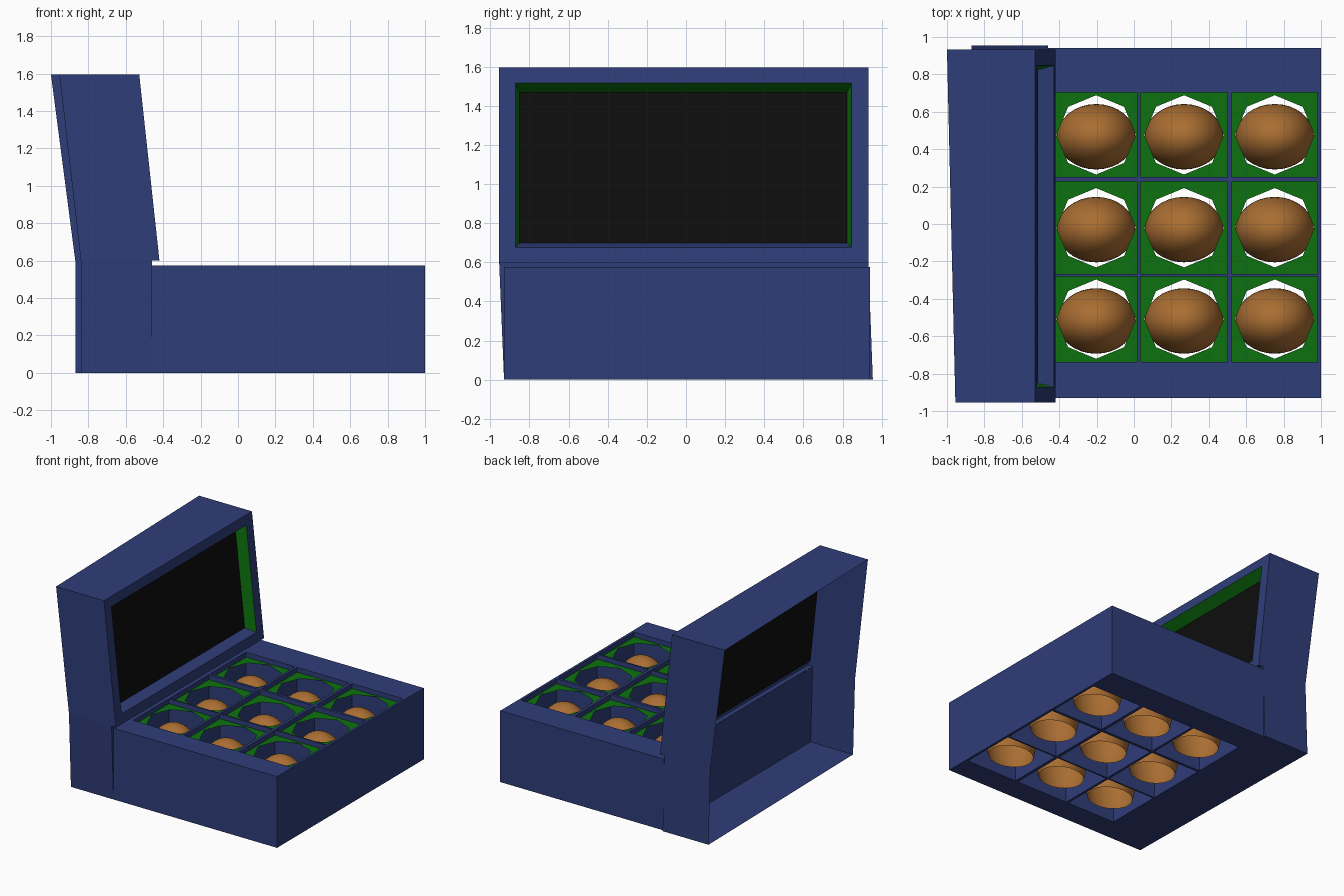
import bpy, bmesh, math
from mathutils import Vector

if "Cube" in bpy.data.objects:
    bpy.data.objects.remove(bpy.data.objects["Cube"])


def material(name, rgb):
    m = bpy.data.materials.new(name)
    m.diffuse_color = (*rgb, 1)
    m.use_nodes = True
    m.node_tree.nodes["Principled BSDF"].inputs["Base Color"].default_value = m.diffuse_color
    return m


NAVY = material("navy", (0.028, 0.047, 0.19))
GREEN = material("green", (0.004, 0.17, 0.005))
BLACK = material("black", (0.004, 0.004, 0.004))
BROWN = material("brown", (0.40, 0.155, 0.032))


def finish(name, bm, mats):
    bmesh.ops.remove_doubles(bm, verts=bm.verts, dist=1e-5)
    me = bpy.data.meshes.new(name)
    bm.to_mesh(me)
    bm.free()
    for m in mats:
        me.materials.append(m)
    ob = bpy.data.objects.new(name, me)
    bpy.context.collection.objects.link(ob)
    return ob


def face(bm, pts, toward, mat=0):
    """Add a flat face whose normal points along 'toward'."""
    f = bm.faces.new([bm.verts.new(p) for p in pts])
    f.normal_update()
    if f.normal.dot(Vector(toward)) < 0:
        f.normal_flip()
    f.material_index = mat


# Tray block: a grid whose odd-odd squares are open from top to bottom
XS = [-0.46, -0.42, 0.015, 0.035, 0.50, 0.525, 0.98, 1.0]
YS = [-0.93, -0.737, -0.28, -0.268, 0.228, 0.25, 0.703, 0.94]
H = 0.575


def solid(i, j):
    return 0 <= i < 7 and 0 <= j < 7 and not (i % 2 and j % 2)


bm = bmesh.new()
for i in range(7):
    for j in range(7):
        if not solid(i, j):
            continue
        x0, x1, y0, y1 = XS[i], XS[i + 1], YS[j], YS[j + 1]
        for z, d in ((0, -1), (H, 1)):
            face(bm, [(x0, y0, z), (x1, y0, z), (x1, y1, z), (x0, y1, z)], (0, 0, d))
        for di, dj, a, b in ((-1, 0, (x0, y0), (x0, y1)), (1, 0, (x1, y0), (x1, y1)),
                             (0, -1, (x0, y0), (x1, y0)), (0, 1, (x0, y1), (x1, y1))):
            if not solid(i + di, j + dj):
                face(bm, [(*a, 0), (*b, 0), (*b, H), (*a, H)], (di, dj, 0))
finish("tray_block", bm, [NAVY])

# Green plates with octagonal holes, and the brown domes below them
for i in (1, 3, 5):
    for j in (1, 3, 5):
        cx, cy = (XS[i] + XS[i + 1]) / 2, (YS[j] + YS[j + 1]) / 2
        hx, hy = (XS[i + 1] - XS[i]) / 2, (YS[j + 1] - YS[j]) / 2
        tag = f"{(i + 1) // 2}_{(j + 1) // 2}"

        bm = bmesh.new()
        inner, outer = [], []
        for k in range(8):
            c, s = math.cos(k * math.pi / 4), math.sin(k * math.pi / 4)
            inner.append((cx + 0.212 * c, cy + 0.212 * s, 0.535))
            outer.append((cx + hx * round(c * 1.2), cy + hy * round(s * 1.2), 0.535))
        for k in range(8):
            n = (k + 1) % 8
            face(bm, [inner[k], outer[k], outer[n], inner[n]], (0, 0, 1))
        finish("cell_plate_" + tag, bm, [GREEN])

        bm = bmesh.new()
        bmesh.ops.create_uvsphere(bm, u_segments=32, v_segments=24, radius=1)
        bmesh.ops.bisect_plane(bm, geom=bm.verts[:] + bm.edges[:] + bm.faces[:],
                               plane_co=(0, 0, -0.53), plane_no=(0, 0, -1), clear_outer=True)
        for v in bm.verts:
            v.co = (cx + 0.21 * v.co.x, cy - 0.01 + 0.175 * v.co.y,
                    0.24 + v.co.z * (0.285 if v.co.z > 0 else 0.40))
        for f in bm.faces:
            f.smooth = True
        finish("dome_" + tag, bm, [BROWN])

# Hinged back and raised lid: a thin shell left open at the rear
Z1, Z2 = 0.60, 1.595


def front_x(z):
    return -0.42 - 0.108 * (z - Z1) / (Z2 - Z1)


bm = bmesh.new()
L, R = -0.955, 0.932              # lid ends in y
rear = {L: (-0.84, -0.955), R: (-0.87, -1.0)}
foot = {L: -0.93, R: 0.955}       # lower ends lean sideways
for y, d in ((L, -1), (R, 1)):
    b, t = rear[y]
    face(bm, [(b, foot[y], 0), (-0.46, foot[y], 0), (-0.46, y, Z1), (b, y, Z1)], (0, d, 0))
    face(bm, [(b, y, Z1), (-0.42, y, Z1), (front_x(Z2), y, Z2), (t, y, Z2)], (0, d, 0))
face(bm, [(-0.84, foot[L], 0), (-0.46, foot[L], 0), (-0.46, foot[R], 0), (-0.87, foot[R], 0)], (0, 0, 1))
face(bm, [(-0.955, L, Z2), (front_x(Z2), L, Z2), (front_x(Z2), R, Z2), (-1.0, R, Z2)], (0, 0, 1))
# small step under the lid and the rear wall strip down to the tray
face(bm, [(-0.46, L, Z1), (-0.42, L, Z1), (-0.42, R, Z1), (-0.46, R, Z1)], (0, 0, -1))
face(bm, [(-0.461, foot[L], 0), (-0.461, foot[R], 0), (-0.461, R, Z1), (-0.461, L, Z1)], (1, 0, 0))


# Lid front frame, tapered window rim and dark panel
def ring(y0, y1, z0, z1, depth):
    return [(front_x(z) - depth, y, z) for y, z in ((y0, z0), (y1, z0), (y1, z1), (y0, z1))]


edge = ring(L, R, Z1, Z2, 0)
window = ring(-0.872, 0.847, 0.677, 1.517, 0)
panel = ring(-0.85, 0.823, 0.70, 1.467, 0.085)
rim_dirs = ((0, 0, 1), (0, -1, 0), (0, 0, -1), (0, 1, 0))
for k in range(4):
    n = (k + 1) % 4
    face(bm, [edge[k], edge[n], window[n], window[k]], (1, 0, 0))
    face(bm, [window[k], window[n], panel[n], panel[k]], rim_dirs[k], 0 if k == 0 else 1)
face(bm, panel, (1, 0, 0), 2)
finish("lid_shell", bm, [NAVY, GREEN, BLACK])
